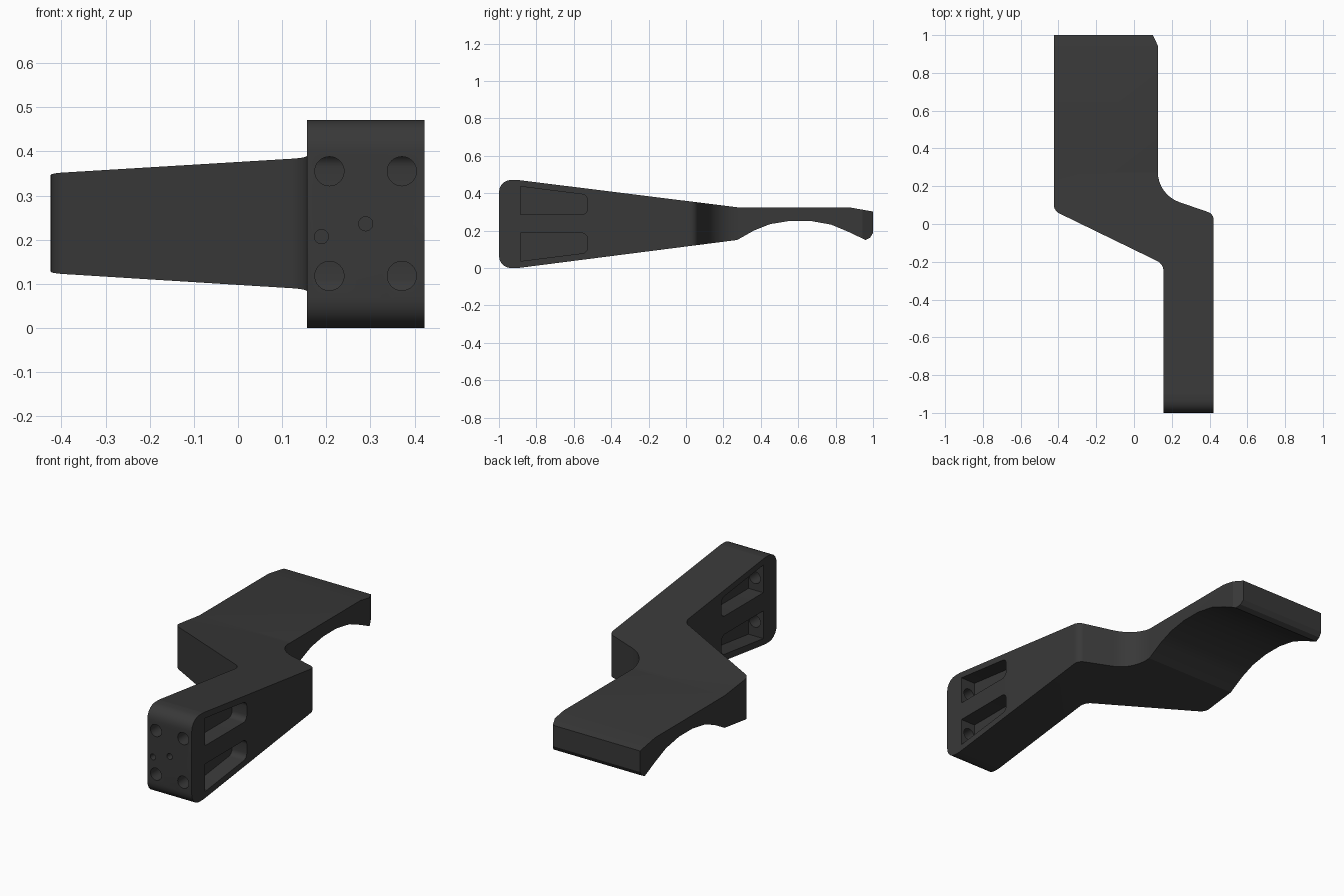
import bpy, bmesh
from math import radians, sin, cos, pi
from mathutils import Vector

if "Cube" in bpy.data.objects:
    bpy.data.objects.remove(bpy.data.objects["Cube"])


def rounded(points, steps=5):
    """Polygon of (a, b, radius) corners -> list of 2D points with filleted corners."""
    out, n = [], len(points)
    for i, (a, b, r) in enumerate(points):
        p = Vector((a, b))
        if r == 0:
            out.append(p)
            continue
        u = (Vector(points[i - 1][:2]) - p).normalized()
        v = (Vector(points[(i + 1) % n][:2]) - p).normalized()
        half = u.angle(v) / 2
        reach = r * cos(half) / sin(half)
        centre = p + (u + v).normalized() * (r / sin(half))
        s, e = p + u * reach - centre, p + v * reach - centre
        for k in range(steps + 1):
            t = k / steps
            w = pi - 2 * half
            out.append(centre + (s * sin((1 - t) * w) + e * sin(t * w)) / sin(w))
    return out


def prism(name, pts, axis, lo, hi):
    """Extrude a 2D polygon along an axis: z uses (x, y), x uses (y, z), y uses (x, z)."""
    place = {'x': lambda p, d: (d, p[0], p[1]),
             'y': lambda p, d: (p[0], d, p[1]),
             'z': lambda p, d: (p[0], p[1], d)}[axis]
    bm = bmesh.new()
    a = [bm.verts.new(place(p, lo)) for p in pts]
    b = [bm.verts.new(place(p, hi)) for p in pts]
    bm.faces.new(a)
    bm.faces.new(b)
    for i in range(len(a)):
        j = (i + 1) % len(a)
        bm.faces.new((a[i], a[j], b[j], b[i]))
    bmesh.ops.recalc_face_normals(bm, faces=bm.faces)
    mesh = bpy.data.meshes.new(name)
    bm.to_mesh(mesh)
    bm.free()
    ob = bpy.data.objects.new(name, mesh)
    bpy.context.collection.objects.link(ob)
    return ob


def boolean(target, tool, op):
    tool.hide_render = True
    m = target.modifiers.new(op, 'BOOLEAN')
    m.operation, m.object, m.solver = op, tool, 'EXACT'
    bpy.context.view_layer.objects.active = target
    bpy.ops.object.modifier_apply(modifier=m.name)
    bpy.data.objects.remove(tool)


def circle(x, z, r, n=32):
    return [(x + r * cos(2 * pi * i / n), z + r * sin(2 * pi * i / n)) for i in range(n)]


# Offset arm: plan outline intersected with side profile
plan = rounded([(-0.424, 1, 0), (0.10, 1, 0), (0.126, 0.945, 0), (0.126, 0.155, 0.17),
                (0.422, 0.053, 0.045), (0.422, -1, 0), (0.156, -1, 0),
                (0.156, -0.212, 0.06), (-0.424, 0.07, 0.05)], 8)
side = rounded([(-1, 0.0, 0.065), (-0.9, 0.0, 0.07), (0.273, 0.15, 0), (0.366, 0.202, 0),
                (0.45, 0.235, 0), (0.553, 0.252, 0), (0.665, 0.252, 0), (0.777, 0.232, 0),
                (0.87, 0.193, 0), (0.96, 0.15, 0), (0.985, 0.163, 0), (1, 0.188, 0),
                (1, 0.302, 0), (0.87, 0.325, 0), (0.273, 0.325, 0),
                (-0.9, 0.471, 0.07), (-1, 0.471, 0.065)])
arm = prism("offset_arm", plan, 'z', -0.2, 0.7)
boolean(arm, prism("side_profile", side, 'x', -0.6, 0.6), 'INTERSECT')

# Tapered access pockets on both sides of the mount end
MID = 0.2365
pocket = rounded([(-0.886, 0.286, 0), (-0.527, 0.286, 0.03),
                  (-0.527, 0.391, 0.03), (-0.886, 0.436, 0)])
for flip in (1, -1):
    pts = [(p[0], MID + flip * (p[1] - MID)) for p in pocket]
    for lo, hi in ((0.1, 0.245), (0.333, 0.5)):
        boolean(arm, prism("pocket_cutter", pts, 'x', lo, hi), 'DIFFERENCE')

# Bolt holes through the front wall into the pockets
for x in (0.207, 0.371):
    for z in (0.118, 0.355):
        boolean(arm, prism("bolt_cutter", circle(x, z, 0.033), 'y', -1.1, -0.85), 'DIFFERENCE')

# Small blind locating holes
for x, z in ((0.189, 0.207), (0.289, 0.236)):
    boolean(arm, prism("pin_cutter", circle(x, z, 0.016, 24), 'y', -1.1, -0.91), 'DIFFERENCE')

# Dark finish
mat = bpy.data.materials.new("dark_grey")
mat.diffuse_color = (0.04, 0.04, 0.04, 1)
mat.use_nodes = True
mat.node_tree.nodes["Principled BSDF"].inputs["Base Color"].default_value = mat.diffuse_color
arm.data.materials.clear()
arm.data.materials.append(mat)
for poly in arm.data.polygons:
    poly.material_index = 0
bpy.ops.object.select_all(action='DESELECT')
arm.select_set(True)
bpy.context.view_layer.objects.active = arm
bpy.ops.object.shade_smooth_by_angle(angle=radians(20))
